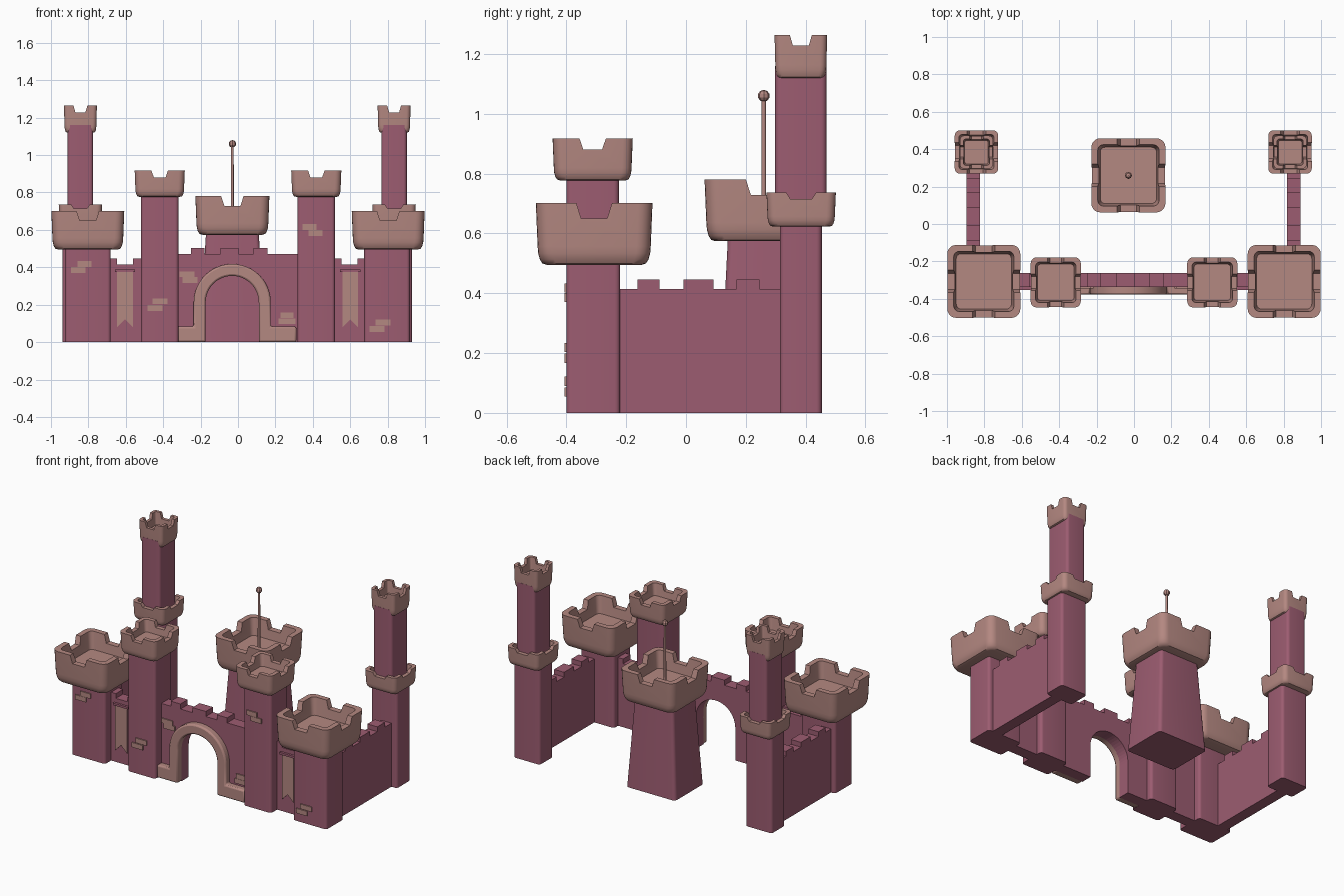
import bpy, bmesh, math
from mathutils import Matrix

if "Cube" in bpy.data.objects:
    bpy.data.objects.remove(bpy.data.objects["Cube"])


def material(name, rgb):
    m = bpy.data.materials.new(name)
    m.diffuse_color = (*rgb, 1)
    m.use_nodes = True
    m.node_tree.nodes["Principled BSDF"].inputs["Base Color"].default_value = m.diffuse_color
    return m


PINK = material("mauve stone", (0.335, 0.108, 0.165))
TAN = material("rosy tan trim", (0.456, 0.246, 0.220))


def finish(name, bm, mat, smooth=True):
    bmesh.ops.recalc_face_normals(bm, faces=bm.faces)
    me = bpy.data.meshes.new(name)
    bm.to_mesh(me)
    bm.free()
    ob = bpy.data.objects.new(name, me)
    bpy.context.collection.objects.link(ob)
    me.materials.append(mat)
    return shade(ob) if smooth else ob


def shade(ob):
    bpy.ops.object.select_all(action='DESELECT')
    bpy.context.view_layer.objects.active = ob
    ob.select_set(True)
    bpy.ops.object.shade_smooth_by_angle(angle=math.radians(35))
    return ob


# Closed stack of rounded rectangles; each ring is (z, half x, half y, corner radius)
def loft(name, cx, cy, rings, mat, smooth=True):
    bm, loops = bmesh.new(), []
    for z, hx, hy, r in rings:
        loop = []
        for k, (sx, sy) in enumerate(((1, 1), (-1, 1), (-1, -1), (1, -1))):
            for i in range(6):
                a = math.pi / 2 * (k + i / 5)
                loop.append(bm.verts.new((cx + sx * (hx - r) + r * math.cos(a),
                                          cy + sy * (hy - r) + r * math.sin(a), z)))
        loops.append(loop)
    for a, b in zip(loops, loops[1:]):
        for i in range(len(a)):
            j = (i + 1) % len(a)
            bm.faces.new((a[i], a[j], b[j], b[i]))
    bm.faces.new(loops[0])
    bm.faces.new(loops[-1])
    return finish(name, bm, mat, smooth)


# Outline in (x, z) extruded along y; side=True runs the outline along y instead
def extrude(name, pts, y0, y1, mat, side=False, smooth=False):
    bm = bmesh.new()
    place = (lambda u, z, d: (d, u, z)) if side else (lambda u, z, d: (u, d, z))
    face = bm.faces.new([bm.verts.new(place(u, z, y0)) for u, z in pts])
    new = bmesh.ops.extrude_face_region(bm, geom=[face])["geom"]
    off = (y1 - y0, 0, 0) if side else (0, y1 - y0, 0)
    bmesh.ops.translate(bm, verts=[v for v in new if isinstance(v, bmesh.types.BMVert)], vec=off)
    return finish(name, bm, mat, smooth)


def cut(ob, cutters):
    for c in cutters:
        m = ob.modifiers.new("cut", 'BOOLEAN')
        m.operation, m.solver, m.object = 'DIFFERENCE', 'EXACT', c
        bpy.context.view_layer.objects.active = ob
        bpy.ops.object.modifier_apply(modifier=m.name)
        bpy.data.objects.remove(c)


# Flared hollow battlement with a tapered notch in each side
def battlement(name, cx, cy, h, z0, z1, wall, notch_w, notch_d, floor):
    H = z1 - z0
    e = min(0.045, h * 0.22)
    rings = [(z0, h - e * 0.85, h - e * 0.85, e * 0.8)]
    for t in (0.25, 0.5, 0.75, 1):
        a = t * math.pi / 2
        s = h * 0.97 - e * 0.6 * (1 - math.sin(a))
        rings.append((z0 + H * 0.3 * (1 - math.cos(a)), s, s, e * 1.1))
    rings += [(z1, h, h, e * 1.1),
              (z1, h - wall, h - wall, e * 0.7),
              (floor, h - wall * 1.4, h - wall * 1.4, e * 0.6)]
    ob = loft(name, cx, cy, rings, TAN, False)
    w, b = notch_w / 2, notch_w * 0.36
    k = (w - b) / notch_d
    prof = [(-b, z1 - notch_d), (b, z1 - notch_d), (w + k * 0.05, z1 + 0.05), (-w - k * 0.05, z1 + 0.05)]
    cut(ob, [extrude("cutter", [(cx + u, z) for u, z in prof], cy - h - 0.1, cy + h + 0.1, TAN),
             extrude("cutter", [(cy + u, z) for u, z in prof], cx - h - 0.1, cx + h + 0.1, TAN, True)])
    return shade(ob)


def prism(name, cx, cy, hx, hy, z0, z1, r=0.018):
    return loft(name, cx, cy, [(z0, hx, hy, r), (z1, hx, hy, r)], PINK)


# Wall outline: flat top with raised merlons
def crenel(u0, u1, top, high, merlons):
    pts = [(u0, 0)]
    for a, b in merlons:
        pts += [(a, top), (a, high), (b, high), (b, top)]
    pts += [(u1, top), (u1, 0)]
    if merlons[0][0] > u0:
        pts.insert(1, (u0, top))
    else:
        del pts[1]
    if merlons[-1][1] >= u1:
        del pts[-3:-1]
        pts[-1] = (u1, 0)
    return pts


for s, side in ((-1, "left"), (1, "right")):
    # Front corner towers
    bx = s * 0.8 - 0.003
    prism(side + "_corner_tower", bx, -0.31, 0.122, 0.09, 0, 0.58)
    battlement(side + "_corner_battlement", s * 0.803, -0.307, 0.195, 0.495, 0.702, 0.034, 0.12, 0.052, 0.59)
    # Gate towers
    mx = s * 0.4185
    prism(side + "_gate_tower", mx, -0.312, 0.1, 0.088, 0, 0.83)
    battlement(side + "_gate_battlement", mx, -0.312, 0.134, 0.777, 0.917, 0.026, 0.088, 0.036, 0.84)
    # Rear towers with two tiers
    rx, ry = s * 0.8385 - 0.004, 0.384
    prism(side + "_rear_tower_lower", rx, ry, 0.095, 0.07, 0, 0.68)
    battlement(side + "_rear_tower_collar", rx, 0.385, 0.116, 0.623, 0.737, 0.022, 0.10, 0.022, 0.69)
    prism(side + "_rear_tower_upper", rx, ry, 0.068, 0.086, 0.66, 1.16)
    battlement(side + "_rear_battlement", rx, ry, 0.088, 1.12, 1.264, 0.018, 0.074, 0.036, 1.18)
    # Side walls
    wx = s * 0.856 - 0.003
    extrude(side + "_side_wall", crenel(-0.26, 0.35, 0.415, 0.446,
            [(-0.162, -0.089), (-0.008, 0.092), (0.169, 0.246)]), wx - 0.036, wx + 0.036, PINK, True)
    # Short front wall pieces with hanging banner
    cx = s * 0.6 - 0.002
    extrude(side + "_front_wall", crenel(cx - 0.1, cx + 0.1, 0.415, 0.446,
            [(cx - 0.1, cx - 0.045), (cx + 0.04, cx + 0.1)]), -0.337, -0.262, PINK)
    b = cx + s * 0.002
    extrude(side + "_banner", [(b - 0.042, 0.375), (b - 0.042, 0.08), (b, 0.122), (b + 0.042, 0.08),
                               (b + 0.042, 0.375)], -0.345, -0.33, TAN)
    extrude(side + "_banner_rod", [(b - 0.054, 0.374), (b + 0.054, 0.374), (b + 0.054, 0.388),
                                   (b - 0.054, 0.388)], -0.352, -0.33, PINK)

# Gate wall with arched opening
GX, GZ, RI, RO = -0.031, 0.212, 0.142, 0.206


def arc(r, flip=False):
    p = [(GX - r * math.cos(math.pi * i / 24), GZ + r * math.sin(math.pi * i / 24)) for i in range(25)]
    return p[::-1] if flip else p


opening = [(GX - RI, 0)] + arc(RI) + [(GX + RI, 0)]
wall = crenel(-0.36, 0.36, 0.47, 0.503, [(-0.25, -0.18), (-0.094, 0.003), (0.083, 0.158)])
extrude("gate_wall", wall + opening[::-1], -0.337, -0.262, PINK)

# Arch surround with stepped feet
trim = ([(-0.325, 0), (-0.325, 0.083), (GX - RO, 0.083)] + arc(RO) +
        [(GX + RO, 0.083), (0.312, 0.083), (0.312, 0)] + opening[::-1])
arch = extrude("gate_arch_trim", trim, -0.378, -0.325, TAN)
bev = arch.modifiers.new("soft edge", 'BEVEL')
bev.width, bev.segments, bev.limit_method, bev.angle_limit = 0.01, 2, 'ANGLE', math.radians(50)
shade(arch)

# Tapered keep with battlement
KX, KY = -0.03, 0.26
loft("keep", KX, KY, [(0, 0.178, 0.15, 0.022), (0.66, 0.136, 0.116, 0.02)], PINK)
battlement("keep_battlement", KX, KY, 0.198, 0.574, 0.781, 0.034, 0.12, 0.052, 0.67)

# Flagpole and finial
bm = bmesh.new()
bmesh.ops.create_cone(bm, cap_ends=True, segments=12, radius1=0.008, radius2=0.007, depth=0.4,
                      matrix=Matrix.Translation((KX, KY, 0.86)))
finish("flagpole", bm, TAN)
bm = bmesh.new()
bmesh.ops.create_uvsphere(bm, u_segments=8, v_segments=5, radius=0.02,
                          matrix=Matrix.Translation((KX, KY, 1.06)))
finish("flagpole_finial", bm, TAN, False)

# Loose facing bricks: x0, x1, z0, front surface y
for x0, x1, z0, y in ((-0.857, -0.783, 0.402, -0.4), (-0.894, -0.815, 0.37, -0.4),
                      (-0.457, -0.377, 0.203, -0.4), (-0.484, -0.404, 0.167, -0.4),
                      (-0.313, -0.233, 0.347, -0.337), (-0.297, -0.217, 0.316, -0.337),
                      (0.227, 0.297, 0.128, -0.337), (0.217, 0.307, 0.096, -0.337),
                      (0.345, 0.420, 0.600, -0.4), (0.377, 0.452, 0.568, -0.4),
                      (0.735, 0.815, 0.090, -0.4), (0.703, 0.783, 0.054, -0.4)):
    extrude("facing_brick", [(x0, z0), (x1, z0), (x1, z0 + 0.031), (x0, z0 + 0.031)], y - 0.007, y + 0.01, TAN)
